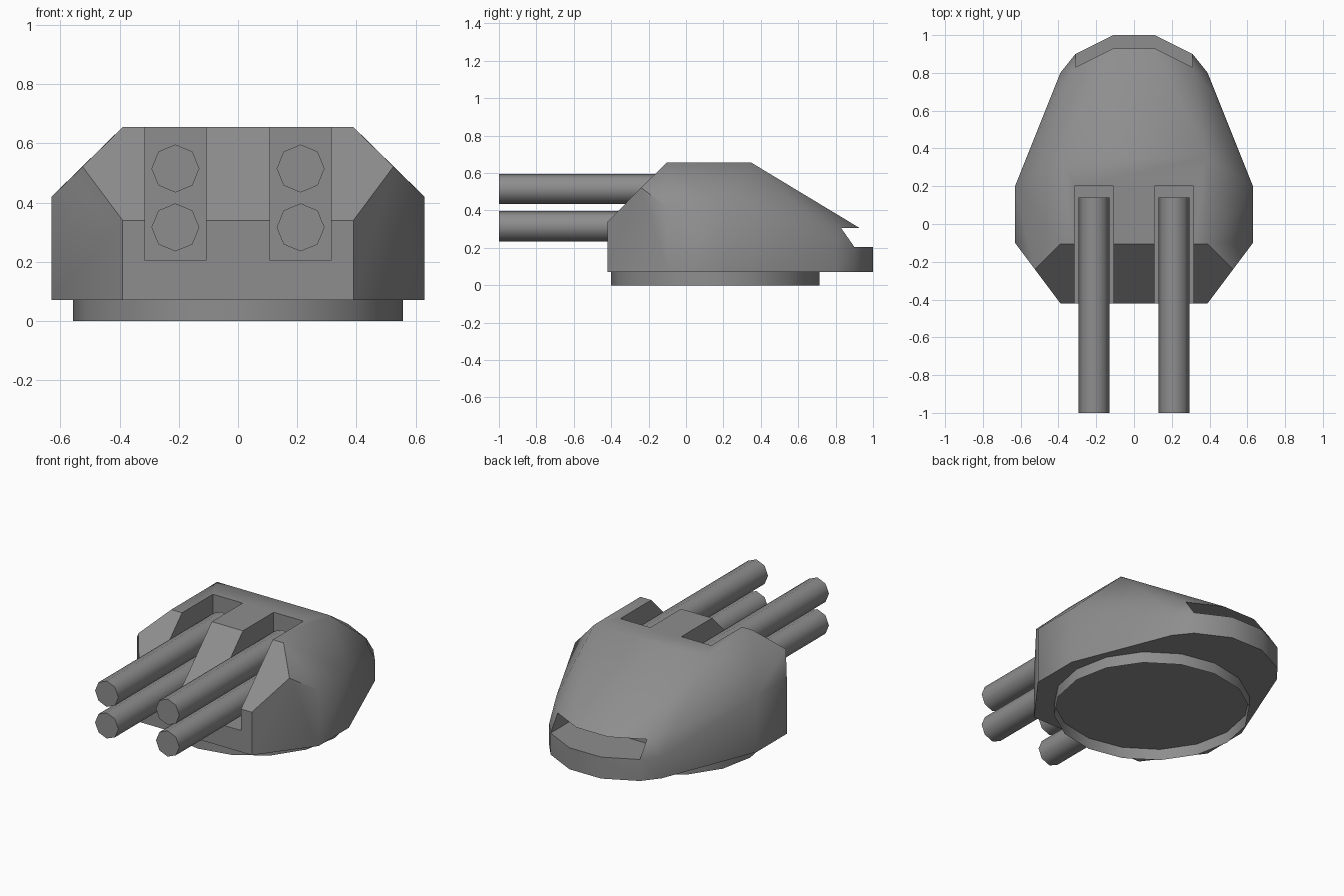
import bpy, bmesh, math

if "Cube" in bpy.data.objects:
    bpy.data.objects.remove(bpy.data.objects["Cube"], do_unlink=True)

steel = bpy.data.materials.new("steel_grey")
steel.use_nodes = True
GREY = (0.27, 0.27, 0.27, 1)
steel.diffuse_color = GREY
steel.node_tree.nodes["Principled BSDF"].inputs["Base Color"].default_value = GREY


def activate(ob):
    bpy.ops.object.select_all(action='DESELECT')
    ob.select_set(True)
    bpy.context.view_layer.objects.active = ob


def finish(ob):
    ob.data.materials.clear()
    ob.data.materials.append(steel)
    activate(ob)
    bpy.ops.object.shade_smooth_by_angle(angle=math.radians(50))


def cylinder(name, sides, radius, depth, loc, rot=(0, 0, 0), fill='NGON'):
    bpy.ops.mesh.primitive_cylinder_add(vertices=sides, radius=radius, depth=depth,
                                        location=loc, rotation=rot, end_fill_type=fill)
    ob = bpy.context.object
    ob.name = name
    finish(ob)
    return ob


# Armoured housing: left half, a = bottom outline, w = rear rim, u = rear lip,
# r = roof, c = chamfer foot, i = inside of the rear opening
P = {
    "f0": (0, -.42, .34), "f1": (.39, -.42, .34), "e": (.525, -.24, .521),
    "c2": (.63, -.10, .42), "c3": (.63, .20, .42),
    "r0": (0, -.105, .655), "r1": (.39, -.105, .655),
    "r2": (.39, .35, .655), "r3": (0, .35, .655),
    "u4": (.41, .70, .335), "u5": (.31, .83, .305),
    "u6": (.11, .93, .305), "u7": (0, .93, .305),
    "i5": (.31, .70, .205), "i7": (0, .70, .205),
    "j5": (.31, .70, .305), "j7": (0, .70, .305),
}
outline = [(0, -.42), (.39, -.42), (.63, -.10), (.63, .20),
           (.39, .80), (.31, .90), (.11, 1.0), (0, 1.0)]
for i, (x, y) in enumerate(outline):
    P[f"a{i}"] = (x, y, .07)
    if i > 3:
        P[f"w{i}"] = (x, y, .205)

FACES = [
    "a0 a1 a2 a3 a4 a5 a6 a7",                                   # underside
    "a0 a1 f1 f0", "f0 f1 e r1 r0", "r0 r1 r2 r3",               # front and roof
    "a1 a2 c2 e f1", "a2 a3 c3 c2", "c2 c3 r2 r1 e",             # side
    "a3 a4 w4 c3", "c3 w4 u4", "c3 u4 r2",                       # rear quarter
    "r2 u4 u5", "r2 u5 u6", "r2 u6 u7 r3",                       # rear slope
    "a4 a5 w5 w4", "w4 w5 u5 u4", "a5 a6 w6 w5", "a6 a7 w7 w6",  # rear rim
    "w5 w6 w7 i7 i5", "u5 u6 u7 j7 j5", "i5 i7 j7 j5", "w5 i5 j5 u5",  # opening
]
bm = bmesh.new()
V = {k: bm.verts.new(co) for k, co in P.items()}
for f in FACES:
    bm.faces.new([V[k] for k in f.split()])
bmesh.ops.recalc_face_normals(bm, faces=bm.faces)
mesh = bpy.data.meshes.new("turret_housing")
bm.to_mesh(mesh)
bm.free()
housing = bpy.data.objects.new("turret_housing", mesh)
bpy.context.collection.objects.link(housing)

# Barrel slots, cut through the front and the roof
cutters = []
for side in (-1, 1):
    bpy.ops.mesh.primitive_cube_add(size=1, location=(side * .2115, -.30, .6025))
    cutter = bpy.context.object
    cutter.scale = (.207, 1.0, .795)
    cutter.hide_render = True
    cutters.append(cutter)

activate(housing)
mirror = housing.modifiers.new("mirror", 'MIRROR')
mirror.use_clip = True
bpy.ops.object.modifier_apply(modifier="mirror")
bm = bmesh.new()
bm.from_mesh(housing.data)
bmesh.ops.recalc_face_normals(bm, faces=bm.faces)
# merge the flat halves across the centre line
seam = [e for e in bm.edges if all(abs(v.co.x) < 1e-5 for v in e.verts)]
bmesh.ops.dissolve_edges(bm, edges=seam, use_verts=True)
bm.to_mesh(housing.data)
bm.free()
for cutter in cutters:
    cut = housing.modifiers.new("slot", 'BOOLEAN')
    cut.operation = 'DIFFERENCE'
    cut.solver = 'EXACT'
    cut.object = cutter
    bpy.ops.object.modifier_apply(modifier="slot")
for cutter in cutters:
    bpy.data.objects.remove(cutter, do_unlink=True)
finish(housing)

# Keep the sloped front plate crisp against the roof and the lower front
bm = bmesh.new()
bm.from_mesh(housing.data)
bm.normal_update()
for e in bm.edges:
    if len(e.link_faces) == 2 and e.calc_face_angle(0) > .6:
        if any(f.normal.y < -.6 and abs(f.normal.x) < .1 for f in e.link_faces):
            e.smooth = False
bm.to_mesh(housing.data)
bm.free()

# Open ring under the housing
cylinder("base_ring", 16, .5575, .07, (0, .157, .035), fill='NOTHING')

# Two stacked pairs of barrels
for side, sname in ((-1, "right"), (1, "left")):
    for z, level in ((.515, "upper"), (.316, "lower")):
        cylinder(f"{sname}_{level}_barrel", 8, .081, 1.14,
                 (side * .2115, -.43, z), (math.pi / 2, 0, 0))
